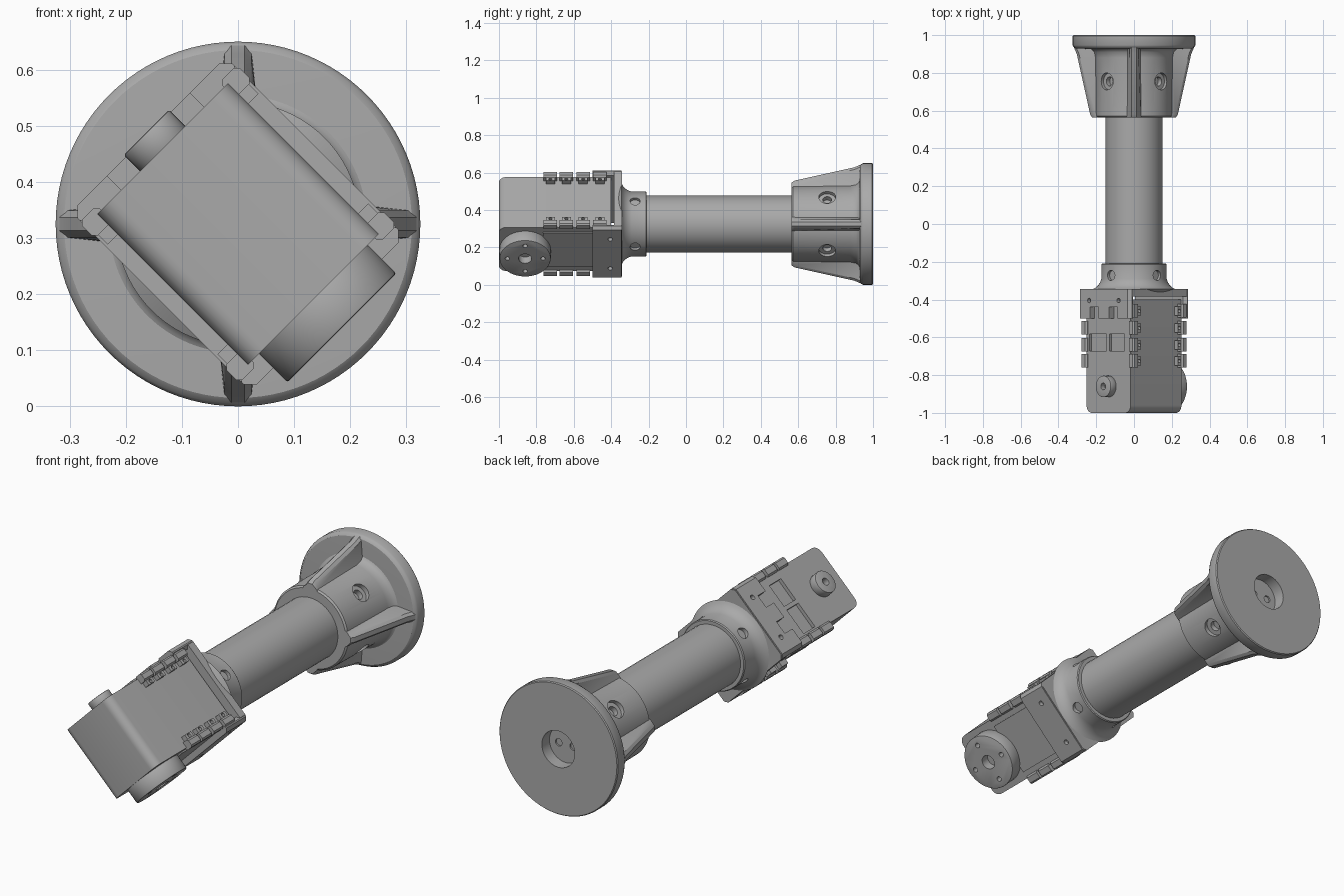
import bpy, bmesh, math
from mathutils import Matrix, Vector

old = bpy.data.objects.get("Cube")
if old:
    bpy.data.objects.remove(old)

# One grey finish for every part
grey = bpy.data.materials.new("plain grey")
grey.use_nodes = True
colour = (0.4, 0.4, 0.4, 1)
grey.diffuse_color = colour
grey.node_tree.nodes["Principled BSDF"].inputs["Base Color"].default_value = colour

# Everything is built around the arm axis (y), rolled an eighth of a turn
FRAME = Matrix.Translation((0, 0, 0.325)) @ Matrix.Rotation(math.radians(45), 4, 'Y')
parts = []


def finish(name, bm):
    bmesh.ops.remove_doubles(bm, verts=bm.verts, dist=1e-5)
    bmesh.ops.recalc_face_normals(bm, faces=bm.faces)
    mesh = bpy.data.meshes.new(name)
    bm.to_mesh(mesh)
    bm.free()
    mesh.materials.append(grey)
    ob = bpy.data.objects.new(name, mesh)
    bpy.context.collection.objects.link(ob)
    ob.matrix_world = FRAME
    parts.append(ob)
    return ob


def box(name, xs, ys, zs, bevel=0, segments=1, rule=lambda e: True):
    bm = bmesh.new()
    bmesh.ops.create_cube(bm, size=1)
    for v in bm.verts:
        v.co = [min(r) if c < 0 else max(r) for c, r in zip(v.co, (xs, ys, zs))]
    if bevel:
        edges = [e for e in bm.edges if rule(e)]
        bmesh.ops.bevel(bm, geom=edges, offset=bevel, segments=segments,
                        profile=0.5, affect='EDGES', clamp_overlap=True)
    return finish(name, bm)


def rod(name, axis, radius, start, end, centre=(0, 0, 0), bevel=0):
    bm = bmesh.new()
    bmesh.ops.create_cone(bm, cap_ends=True, segments=40, radius1=radius,
                          radius2=radius, depth=abs(end - start))
    if bevel:
        rims = [e for e in bm.edges if abs(e.verts[0].co.z - e.verts[1].co.z) < 1e-5]
        bmesh.ops.bevel(bm, geom=rims, offset=bevel, segments=2, profile=0.5, affect='EDGES')
    axis = Vector(axis)
    turn = Vector((0, 0, 1)).rotation_difference(axis).to_matrix().to_4x4()
    move = Matrix.Translation(Vector(centre) + axis * (start + end) / 2)
    bmesh.ops.transform(bm, matrix=move @ turn, verts=bm.verts)
    return finish(name, bm)


def lathe(name, profile, steps=96):
    """Revolve (y, radius) points about the arm axis."""
    bm = bmesh.new()
    rings = [[bm.verts.new((r * math.cos(t), y, r * math.sin(t)))
              for t in (math.tau * i / steps for i in range(steps))] for y, r in profile]
    for lower, upper in zip(rings, rings[1:]):
        for i in range(steps):
            j = (i + 1) % steps
            bm.faces.new((lower[i], lower[j], upper[j], upper[i]))
    bm.faces.new(rings[0])
    bm.faces.new(rings[-1])
    return finish(name, bm)


def cut(target, cutters):
    bpy.context.view_layer.objects.active = target
    for c in cutters:
        c.hide_render = True
        mod = target.modifiers.new("cut", 'BOOLEAN')
        mod.operation = 'DIFFERENCE'
        mod.solver = 'EXACT'
        mod.object = c
        bpy.ops.object.modifier_apply(modifier=mod.name)
        parts.remove(c)
        bpy.data.objects.remove(c)


def parallel(axis):
    return lambda e: abs((e.verts[0].co - e.verts[1].co).normalized()[axis]) > 0.9


SIDES = [(1, 0, 0), (0, 0, 1), (-1, 0, 0), (0, 0, -1)]

# Foot: disc, socket and four tapered ribs
foot = lathe("foot_disc", [(0.925, 0.2), (0.93, 0.31), (0.937, 0.32), (0.947, 0.325),
                           (0.995, 0.325), (1.0, 0.321)])
cut(foot, [rod("recess", (0, 1, 0), 0.09, 0.94, 1.1)]
    + [rod("floor_hole", (0, 1, 0), 0.018, 0.93, 1.0, (s * 0.028, 0, s * 0.028)) for s in (1, -1)])
socket = lathe("foot_socket", [(0.565, 0.195), (0.572, 0.203), (0.88, 0.207), (0.91, 0.213),
                               (0.925, 0.226), (0.932, 0.245)])
for d in SIDES:
    cut(socket, [rod("counterbore", d, 0.045, 0.183, 0.3, (0, 0.755, 0)),
                 rod("screw_hole", d, 0.024, 0.157, 0.3, (0, 0.755, 0))])

for i in range(4):
    bm = bmesh.new()
    loops = []
    for y, outer in ((0.565, 0.222), (0.58, 0.232), (0.9, 0.303), (0.935, 0.318)):
        section = [(0.16, -0.055), (0.2, -0.036), (outer - 0.012, -0.024), (outer, -0.012),
                   (outer, 0.012), (outer - 0.012, 0.024), (0.2, 0.036), (0.16, 0.055)]
        loops.append([bm.verts.new((r, y, w)) for r, w in section])
    for a, b in zip(loops, loops[1:]):
        for k in range(len(a)):
            j = (k + 1) % len(a)
            bm.faces.new((a[k], a[j], b[j], b[k]))
    bm.faces.new(loops[0])
    bm.faces.new(loops[-1])
    bmesh.ops.rotate(bm, verts=bm.verts, matrix=Matrix.Rotation(math.pi / 4 + i * math.pi / 2, 3, 'Y'))
    finish("foot_rib", bm)

# Arm tube
rod("arm_tube", (0, 1, 0), 0.152, -0.3, 0.6)

# Flared collar with four screw holes
collar = lathe("collar", [(-0.36, 0.195), (-0.345, 0.218), (-0.337, 0.203), (-0.325, 0.19),
                          (-0.31, 0.18), (-0.29, 0.173), (-0.215, 0.173), (-0.21, 0.169)])
cut(collar, [rod("screw_hole", d, 0.027, 0.155, 0.3, (0, -0.272, 0)) for d in SIDES])

# Bracket: end plate and two cheek plates
box("bracket_end", (-0.22, 0.22), (-0.385, -0.343), (-0.195, 0.195), 0.018, 1, parallel(1))
for side in (1, -1):
    cheek = box("bracket_cheek", (side * 0.188, side * 0.226), (-0.5, -0.345),
                (-0.195, 0.195), 0.016, 1, parallel(1))
    holes = [rod("hole", (side, 0, 0), 0.012, 0.205, 0.3, (0, -0.405, b)) for b in (-0.11, 0.11)]
    if side < 0:
        holes += [box("notch", (-0.3, -0.15), (-0.55, -0.44), (b - 0.032, b + 0.032))
                  for b in (-0.072, 0.072)]
    cut(cheek, holes)

# Motor housing, rounded along two front edges, with two sunken windows
body = box("motor_body", (-0.19, 0.19), (-1.0, -0.40), (-0.165, 0.165), 0.04, 6,
           lambda e: parallel(0)(e) and e.verts[0].co.y < -0.9)
cut(body, [box("window", (-0.3, -0.172), (-0.672, -0.582), zs)
           for zs in ((-0.145, -0.015), (0.005, 0.12))])
box("motor_cover", (0.188, 0.197), (-0.765, -0.45), (-0.13, 0.13))

# Output horn with centre bore and four bolt holes, and small idler opposite
horn = rod("output_horn", (1, 0, 0), 0.137, 0.187, 0.262, (0, -0.86, 0), 0.004)
cut(horn, [rod("bore", (1, 0, 0), 0.035, 0.215, 0.3, (0, -0.86, 0))]
    + [rod("bolt_hole", (1, 0, 0), 0.012, 0.23, 0.3,
           (0, -0.86 + 0.095 * dy, 0.095 * dz)) for dy, dz in ((1, 0), (-1, 0), (0, 1), (0, -1))])
idler = rod("idler_horn", (-1, 0, 0), 0.057, 0.187, 0.231, (0, -0.86, 0), 0.004)
cut(idler, [rod("bore", (-1, 0, 0), 0.018, 0.2, 0.3, (0, -0.86, 0))])

# Mounting tabs along the four long corners
for y in (-0.725, -0.64, -0.55, -0.46):
    for sx in (1, -1):
        for sz in (1, -1):
            box("mount_tab", (sx * 0.162, sx * 0.202), (y - 0.036, y + 0.036),
                (sz * 0.155, sz * 0.199), 0.008, 1, parallel(1))
            tab = box("tab_foot", (sx * 0.138, sx * 0.165), (y - 0.024, y + 0.024),
                      (sz * 0.16, sz * 0.19))
            cut(tab, [rod("hole", (0, 0, sz), 0.009, 0.17, 0.25, (sx * 0.15, y, 0))])

# Smooth the round surfaces, keep corners crisp
bpy.ops.object.select_all(action='DESELECT')
for ob in parts:
    ob.select_set(True)
bpy.context.view_layer.objects.active = parts[0]
bpy.ops.object.shade_smooth_by_angle(angle=math.radians(32))
